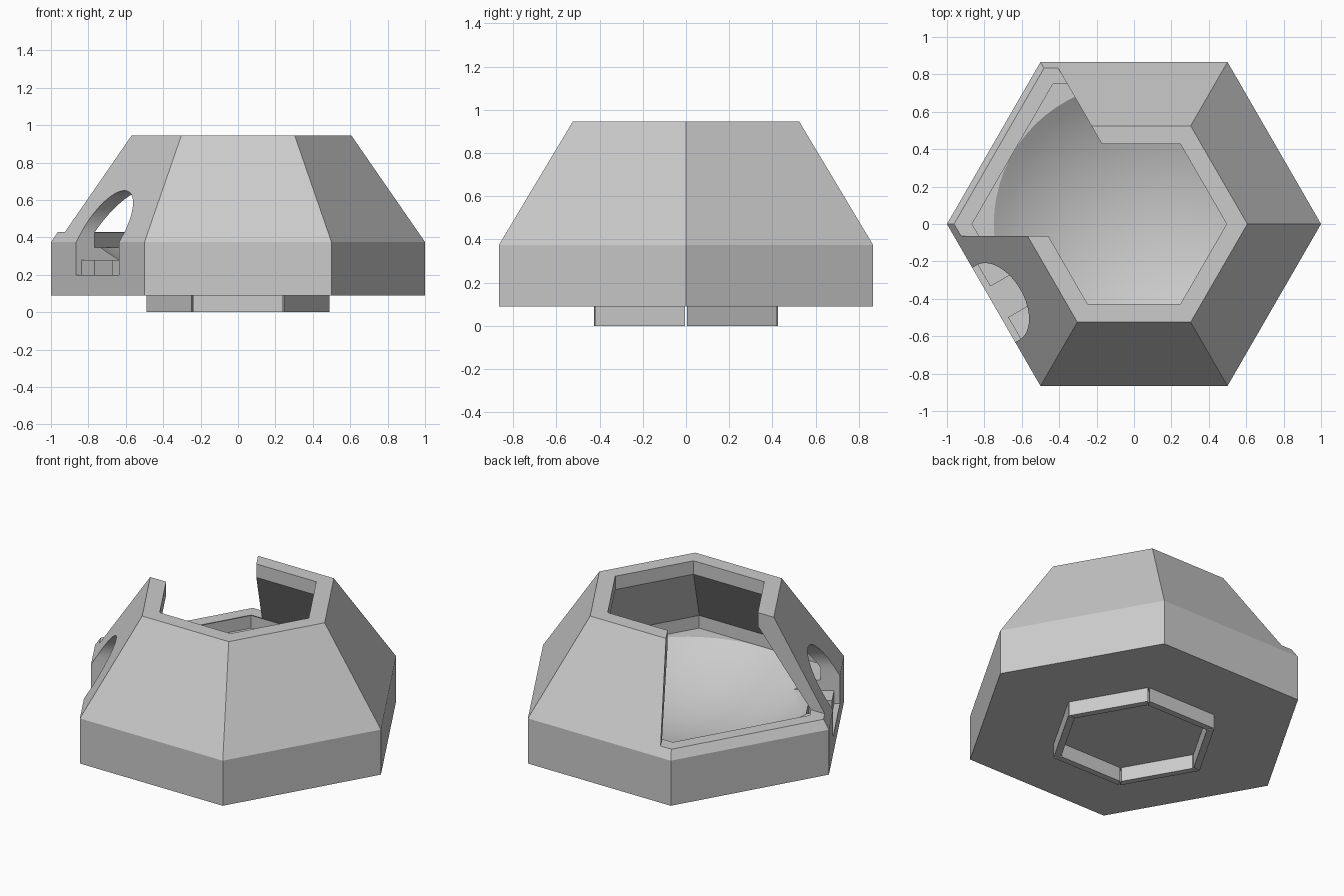
import bpy, bmesh
from math import cos, sin, pi, radians, sqrt
from mathutils import Matrix

if "Cube" in bpy.data.objects:
    bpy.data.objects.remove(bpy.data.objects["Cube"])

grey = bpy.data.materials.new("light_grey")
grey.use_nodes = True
grey.diffuse_color = (0.6, 0.6, 0.6, 1)
grey.node_tree.nodes["Principled BSDF"].inputs["Base Color"].default_value = (0.6, 0.6, 0.6, 1)


def finish(name, bm):
    bmesh.ops.recalc_face_normals(bm, faces=bm.faces)
    mesh = bpy.data.meshes.new(name)
    bm.to_mesh(mesh)
    bm.free()
    mesh.materials.append(grey)
    obj = bpy.data.objects.new(name, mesh)
    bpy.context.collection.objects.link(obj)
    return obj


def lathe(name, profile, sides):
    """Turn a (radius, z) profile whose ends lie on the axis."""
    bm = bmesh.new()
    rings = []
    for r, z in profile:
        if r == 0:
            rings.append([bm.verts.new((0, 0, z))] * sides)
        else:
            rings.append([bm.verts.new((r * cos(2 * pi * i / sides),
                                        r * sin(2 * pi * i / sides), z)) for i in range(sides)])
    for a, b in zip(rings, rings[1:]):
        for i in range(sides):
            j = (i + 1) % sides
            bm.faces.new(list(dict.fromkeys((a[i], a[j], b[j], b[i]))))
    bmesh.ops.dissolve_limit(bm, angle_limit=0.001, verts=bm.verts, edges=bm.edges)
    return finish(name, bm)


def prism(name, outline, vector, matrix=Matrix()):
    """Extrude a closed outline of 3D points along a vector."""
    bm = bmesh.new()
    face = bm.faces.new([bm.verts.new(p) for p in outline])
    top = bmesh.ops.extrude_face_region(bm, geom=[face])["geom"]
    bmesh.ops.translate(bm, vec=vector, verts=[v for v in top if isinstance(v, bmesh.types.BMVert)])
    bmesh.ops.transform(bm, matrix=matrix, verts=bm.verts)
    return finish(name, bm)


def cut(target, cutter):
    cutter.hide_render = True
    mod = target.modifiers.new("cut", "BOOLEAN")
    mod.operation = "DIFFERENCE"
    mod.solver = "EXACT"
    mod.object = cutter
    bpy.context.view_layer.objects.active = target
    bpy.ops.object.modifier_apply(modifier=mod.name)
    bpy.data.objects.remove(cutter)


# Hollow six-sided shell with a thick floor
shell = lathe("hexagonal_shell", [
    (0, 0.09), (1, 0.09), (1, 0.375), (0.606, 0.945), (0.495, 0.945),
    (0.495, 0.86), (0.87, 0.425), (0.87, 0.345), (0, 0.345)], 6)

# Round dish sunk into the floor
rim, rim_z, depth = 0.75, 0.345, 0.235
ball = (rim ** 2 + depth ** 2) / (2 * depth)
dish = [(0, rim_z - depth)]
for i in range(1, 13):
    r = rim * i / 12
    dish.append((r, rim_z - depth + ball - sqrt(ball ** 2 - r ** 2)))
cut(shell, lathe("dish_cutter", dish + [(rim, 0.4), (0, 0.4)], 64))

# Open panel above a low sill, bounded parallel to the hexagon's ridges
apex = (0.113, -0.065)
wedge = [(*apex, 0.43)] + [(apex[0] + 3 * cos(radians(a)), apex[1] + 3 * sin(radians(a)), 0.43)
                           for a in (120, 180)]
cut(shell, prism("panel_cutter", wedge, (0, 0, 1)))

# Arched port: local x points out of the wall, y runs along it
turn = Matrix.Rotation(radians(210), 4, "Z")
w = 0.23
arch = [(0.5, -w, 0.28), (0.5, w, 0.28)]
arch += [(0.5, w * cos(pi * i / 32), 0.42 + w * sin(pi * i / 32)) for i in range(33)]
cut(shell, prism("arch_cutter", arch, (0.6, 0, 0), turn))

# Shallow recess and narrow slot below the arch
for name, start, half in (("recess_cutter", 0.832, w), ("slot_cutter", 0.7, 0.095)):
    box = [(start, -half, 0.2), (start, half, 0.2), (start, half, 0.4), (start, -half, 0.4)]
    cut(shell, prism(name, box, (1.1 - start, 0, 0), turn))

# Smooth dish and arch, crisp hexagon edges
bpy.ops.object.select_all(action="DESELECT")
shell.select_set(True)
bpy.context.view_layer.objects.active = shell
bpy.ops.object.shade_smooth_by_angle(angle=radians(30))

# Six thin foot walls with small gaps at the corners
outer, inner = 0.425, 0.385
for i in range(6):
    a, b = outer / sqrt(3) - 0.005, inner / sqrt(3) - 0.005
    foot = [(outer, -a, 0), (outer, a, 0), (inner, b, 0), (inner, -b, 0)]
    prism(f"foot_wall_{i + 1}", foot, (0, 0, 0.095), Matrix.Rotation(radians(30 + 60 * i), 4, "Z"))
